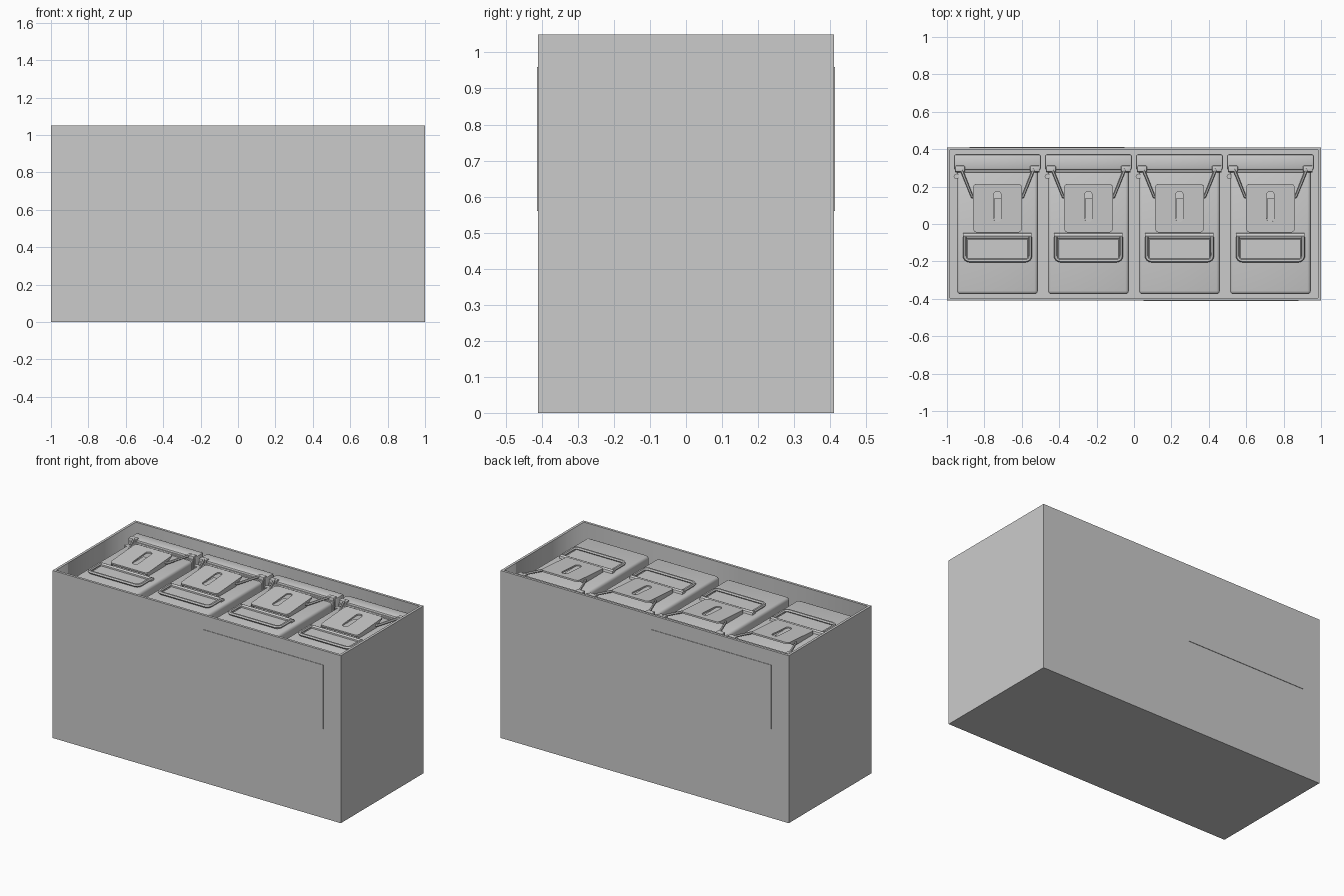
import bpy, bmesh, math
from mathutils import Vector

if "Cube" in bpy.data.objects:
    bpy.data.objects.remove(bpy.data.objects["Cube"])


def finish(ob, bevel=0.0, segs=2):
    """Apply an optional bevel and smooth by angle."""
    bpy.ops.object.select_all(action='DESELECT')
    bpy.context.view_layer.objects.active = ob
    ob.select_set(True)
    if bevel:
        m = ob.modifiers.new("bevel", 'BEVEL')
        m.width, m.segments, m.limit_method = bevel, segs, 'ANGLE'
        bpy.ops.object.modifier_apply(modifier=m.name)
    bpy.ops.object.shade_smooth_by_angle(angle=math.radians(35))
    return ob


def box(name, lo, hi, bevel=0.0, segs=2):
    """Box between two opposite corners."""
    lo, hi = Vector(lo), Vector(hi)
    bpy.ops.mesh.primitive_cube_add(size=1, location=(lo + hi) / 2)
    ob = bpy.context.object
    ob.name = name
    ob.scale = hi - lo
    bpy.ops.object.transform_apply(location=True, rotation=False, scale=True)
    return finish(ob, bevel, segs)


def prism(name, yz, x0, x1, bevel=0.0):
    """Extrude a y-z profile along x."""
    bm = bmesh.new()
    face = bm.faces.new([bm.verts.new((x0, y, z)) for y, z in yz])
    ext = bmesh.ops.extrude_face_region(bm, geom=[face])['geom']
    bmesh.ops.translate(bm, vec=(x1 - x0, 0, 0),
                        verts=[v for v in ext if isinstance(v, bmesh.types.BMVert)])
    bmesh.ops.recalc_face_normals(bm, faces=bm.faces)
    me = bpy.data.meshes.new(name)
    bm.to_mesh(me)
    ob = bpy.data.objects.new(name, me)
    bpy.context.collection.objects.link(ob)
    return finish(ob, bevel)


def curve(name, paths, cyclic=False, radius=0.0, fill=0.0):
    """Round wire (radius) or flat filled sheet (fill = half thickness), as a mesh."""
    cu = bpy.data.curves.new(name, 'CURVE')
    cu.dimensions = '2D' if fill else '3D'
    cu.extrude, cu.bevel_depth, cu.bevel_resolution = fill, radius, 1
    cu.use_fill_caps = not fill
    if fill:
        cu.fill_mode = 'BOTH'
    for pts in paths:
        sp = cu.splines.new('POLY')
        sp.points.add(len(pts) - 1)
        for p, co in zip(sp.points, pts):
            p.co = (*co, 1)
        sp.use_cyclic_u = cyclic
    ob = bpy.data.objects.new(name, cu)
    bpy.context.collection.objects.link(ob)
    bpy.ops.object.select_all(action='DESELECT')
    bpy.context.view_layer.objects.active = ob
    ob.select_set(True)
    bpy.ops.object.convert(target='MESH')
    return finish(bpy.context.object)


def rounded(x0, y0, x1, y1, r, n=4):
    """Outline of a rounded rectangle."""
    pts = []
    for k, (cx, cy) in enumerate([(x1 - r, y1 - r), (x0 + r, y1 - r),
                                  (x0 + r, y0 + r), (x1 - r, y0 + r)]):
        for i in range(n + 1):
            a = math.pi / 2 * (k + i / n)
            pts.append((cx + r * math.cos(a), cy + r * math.sin(a), 0))
    return pts


def can_parts():
    """One can lying on its back, latch side up, centred on x = 0."""
    T = 0.975
    parts = [
        box("can_body", (-0.216, -0.375, 0.03), (0.216, 0.33, T), 0.018, 3),
        box("can_lid", (-0.233, 0.288, 0.012), (0.233, 0.373, 1.0), 0.012, 2),
        box("lid_lip", (-0.226, 0.275, 0.02), (0.226, 0.30, 0.987), 0.004, 1),
        # hinged handle: strip plus wire loop and recessed pad
        prism("handle_strip", [(-0.045, T - .01), (-0.052, 0.988), (-0.064, 0.994),
                               (-0.077, 0.988), (-0.08, T - .01)], -0.183, 0.183),
        box("handle_pad", (-0.165, -0.19, T - .01), (0.165, -0.08, 0.983), 0.004, 1),
    ]
    loop = rounded(-0.175, -0.195, 0.175, 0.0, 0.025)
    lower = [p for p in loop if p[1] < -0.09]
    path = [(-0.175, -0.07, 0.988)] + [(x, y, 0.988) for x, y, _ in lower] + [(0.175, -0.07, 0.988)]
    parts.append(curve("handle_loop", [path], radius=0.010))

    # latch plate with slot, tilted up towards the lid
    plate = curve("latch_plate", [rounded(-0.13, -0.13, 0.13, 0.13, 0.02),
                                  rounded(-0.02, -0.075, 0.02, 0.09, 0.0195)],
                  cyclic=True, fill=0.005)
    plate.location = (0, 0.085, 1.003)
    plate.rotation_euler.x = math.radians(4)
    parts.append(plate)
    parts.append(box("slot_tongue", (-0.0195, 0.012, T - .005), (0.0195, 0.135, 0.996)))
    for s in (-1, 1):
        parts += [
            prism("latch_side", [(-0.035, T - .005), (-0.035, 0.993), (0.20, 1.008), (0.14, T - .005)],
                  s * 0.118, s * 0.128),
            # wire bail from the lid to the latch
            curve("latch_wire", [[(s * 0.222, 0.30, 0.996), (s * 0.195, 0.295, 1.0),
                                  (s * 0.185, 0.27, 1.0), (s * 0.135, 0.145, 0.992),
                                  (s * 0.10, 0.14, 0.992)]], radius=0.008),
            box("lid_ear", (s * 0.2 - 0.026, 0.278, T), (s * 0.2 + 0.026, 0.312, 1.006), 0.006),
        ]
    # hinge knuckle on the left side
    bpy.ops.mesh.primitive_cylinder_add(vertices=12, radius=0.014, depth=0.14,
                                        location=(-0.22, 0.255, 0.9))
    knuckle = bpy.context.object
    knuckle.name = "hinge_knuckle"
    parts.append(finish(knuckle))
    return parts


# open crate: floor and walls from one inset box
X, Y, H, W = 1.0, 0.41, 1.05, 0.022
crate = box("crate", (-X, -Y, 0), (X, Y, H))
bm = bmesh.new()
bm.from_mesh(crate.data)
top = max(bm.faces, key=lambda f: f.calc_center_median().z)
bmesh.ops.inset_region(bm, faces=[top], thickness=W)
ext = bmesh.ops.extrude_face_region(bm, geom=[top])['geom']
bmesh.ops.delete(bm, geom=[top], context='FACES_ONLY')
bmesh.ops.translate(bm, vec=(0, 0, 0.01 - H),
                    verts=[v for v in ext if isinstance(v, bmesh.types.BMVert)])
bmesh.ops.recalc_face_normals(bm, faces=bm.faces)
bm.to_mesh(crate.data)
bm.free()

# blank label panels, front and back, turned 180 degrees to each other
for side, s in (("front", 1), ("back", -1)):
    xs, ys = sorted((s * 0.05, s * 0.88)), sorted((-s * 0.413, -s * 0.40))
    box(side + "_label_panel", (xs[0], ys[0], 0.56), (xs[1], ys[1], 0.96))

# four cans in a row sharing meshes
first = can_parts()
for i in range(4):
    for p in first:
        ob = p if i == 0 else p.copy()
        if i:
            bpy.context.collection.objects.link(ob)
            ob.location.x += i * 0.4865
for p in first:
    p.name += "_1"
for ob in bpy.context.collection.objects:
    if ob.name != "crate" and "label" not in ob.name:
        ob.location.x -= 0.73
